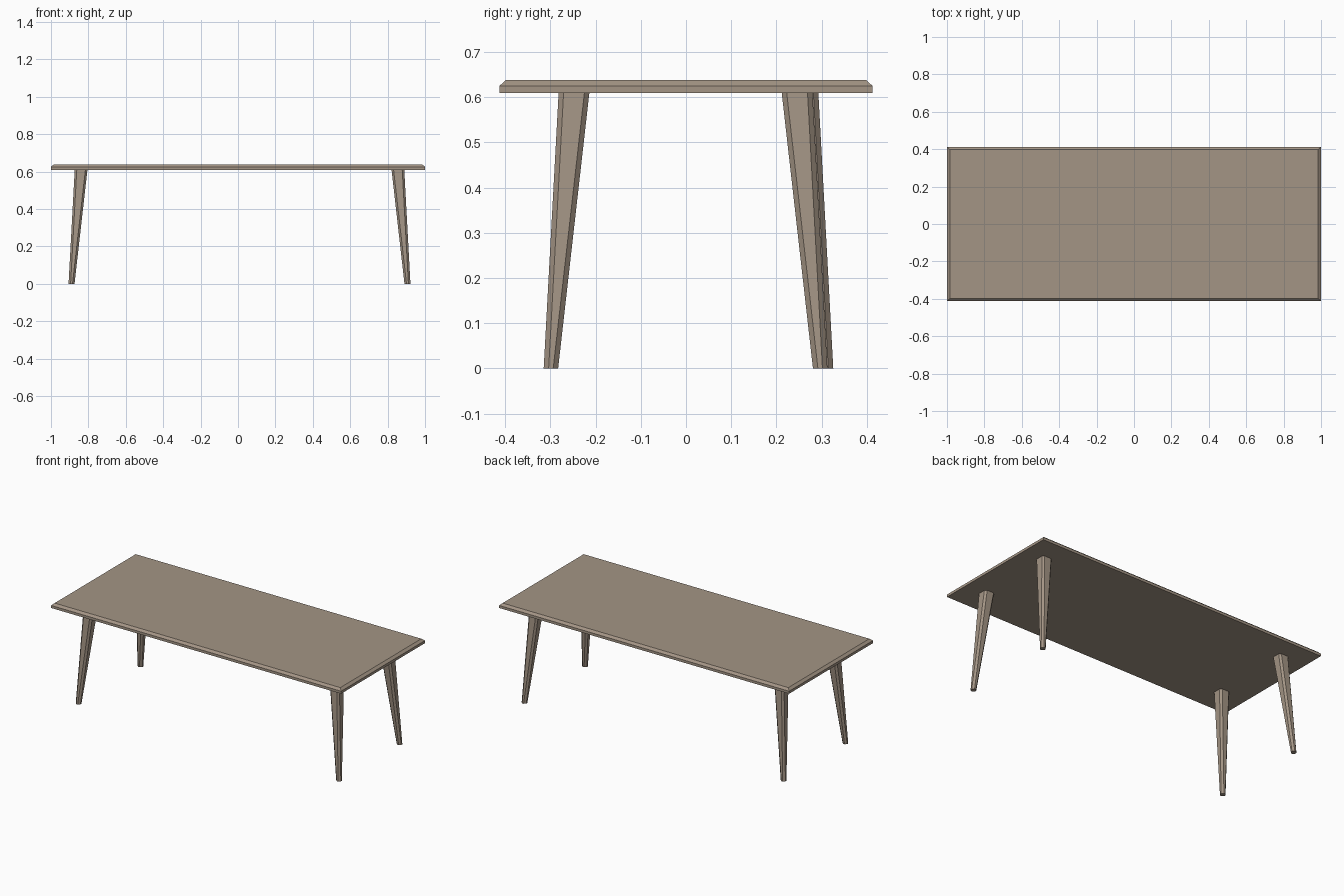
import bpy, bmesh

if "Cube" in bpy.data.objects:
    bpy.data.objects.remove(bpy.data.objects["Cube"])

wood = bpy.data.materials.new("wood")
wood.diffuse_color = (0.37, 0.30, 0.235, 1)
wood.use_nodes = True
wood.node_tree.nodes["Principled BSDF"].inputs["Base Color"].default_value = wood.diffuse_color


def finish(name, bm):
    bmesh.ops.recalc_face_normals(bm, faces=bm.faces)
    mesh = bpy.data.meshes.new(name)
    bm.to_mesh(mesh)
    bm.free()
    mesh.materials.append(wood)
    obj = bpy.data.objects.new(name, mesh)
    bpy.context.collection.objects.link(obj)
    return obj


def loft(name, rings):
    """Join closed rings of points and cap both ends."""
    bm = bmesh.new()
    rows = [[bm.verts.new(p) for p in ring] for ring in rings]
    n = len(rows[0])
    for a, b in zip(rows, rows[1:]):
        for i in range(n):
            j = (i + 1) % n
            bm.faces.new((a[i], a[j], b[j], b[i]))
    bm.faces.new(rows[0][::-1])
    bm.faces.new(rows[-1])
    return finish(name, bm)


def rectangle(hx, hy, z):
    return [(-hx, -hy, z), (hx, -hy, z), (hx, hy, z), (-hx, hy, z)]


def chamfered_square(cx, cy, z, half, chamfer):
    k = half - chamfer
    pts = [(k, -half), (half, -k), (half, k), (k, half),
           (-k, half), (-half, k), (-half, -k), (-k, -half)]
    return [(cx + x, cy + y, z) for x, y in pts]


# Tabletop with a chamfered upper edge
Z_UNDER, Z_EDGE, Z_TOP = 0.609, 0.625, 0.638
loft("tabletop", [rectangle(1.0, 0.413, Z_UNDER),
                  rectangle(1.0, 0.413, Z_EDGE),
                  rectangle(0.985, 0.399, Z_TOP)])

# Tapered, splayed legs with cut corners; top centres differ slightly
SPLAY = 0.051
legs = {
    "front_left_leg": (-0.839, -0.248),
    "front_right_leg": (0.855, -0.248),
    "back_left_leg": (-0.839, 0.259),
    "back_right_leg": (0.855, 0.246),
}
for name, (x, y) in legs.items():
    dx = SPLAY if x > 0 else -SPLAY
    dy = SPLAY if y > 0 else -SPLAY
    loft(name, [chamfered_square(x + dx, y + dy, 0, 0.016, 0.011),
                chamfered_square(x, y, Z_UNDER, 0.034, 0.011)])
